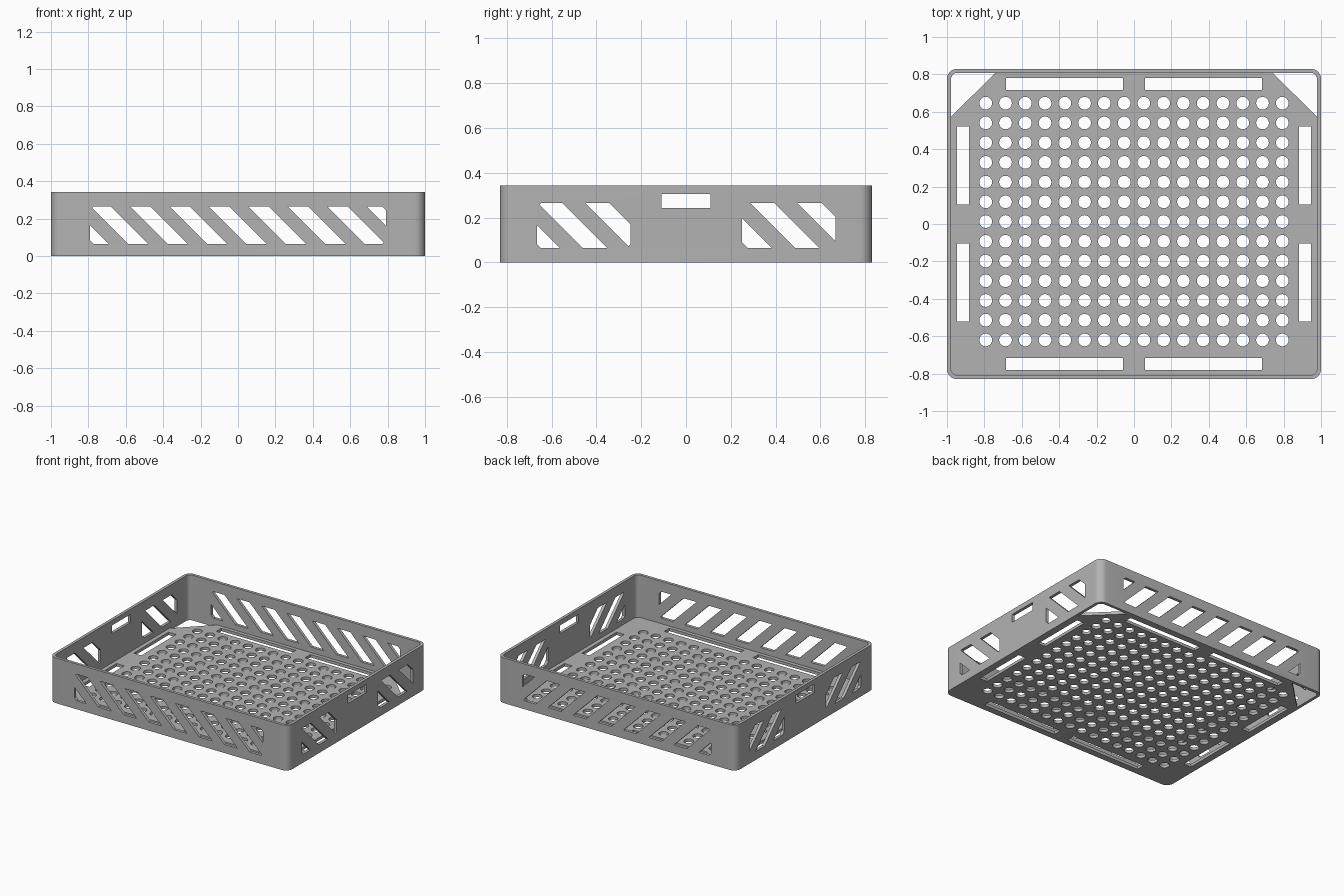
import bpy, bmesh, math
from mathutils import Vector

if "Cube" in bpy.data.objects:
    bpy.data.objects.remove(bpy.data.objects["Cube"])

HX, HY, HEIGHT = 1.0, 0.83, 0.343      # outer half sizes and wall height
WALL, FLOOR, RADIUS = 0.022, 0.022, 0.055
PITCH = 0.211                          # spacing of the slanted slots

grey = bpy.data.materials.new("grey plastic")
grey.use_nodes = True
grey.diffuse_color = (0.45, 0.45, 0.45, 1)
grey.node_tree.nodes["Principled BSDF"].inputs["Base Color"].default_value = (0.45, 0.45, 0.45, 1)


def rect(x0, x1, y0, y1):
    return [(x0, y0), (x1, y0), (x1, y1), (x0, y1)]


def circle(cx, cy, r, n=24):
    return [(cx + r * math.cos(math.tau * i / n), cy + r * math.sin(math.tau * i / n))
            for i in range(n)]


def corner(sx, sy, hx, hy, r, n=8):
    """Rounded corner points, counter-clockwise."""
    start = {(1, 1): 0, (-1, 1): 90, (-1, -1): 180, (1, -1): 270}[sx, sy]
    angles = [math.radians(start + 90 * i / n) for i in range(n + 1)]
    return [(sx * (hx - r) + r * math.cos(a), sy * (hy - r) + r * math.sin(a)) for a in angles]


def rounded(hx, hy, r):
    return [p for s in ((1, 1), (-1, 1), (-1, -1), (1, -1)) for p in corner(*s, hx, hy, r)]


def plate(name, loops, z0, z1):
    """Flat shape with holes, extruded from z0 to z1."""
    curve = bpy.data.curves.new(name, "CURVE")
    curve.dimensions, curve.fill_mode = "2D", "BOTH"
    curve.extrude = (z1 - z0) / 2
    for loop in loops:
        spline = curve.splines.new("POLY")
        spline.points.add(len(loop) - 1)
        for point, (x, y) in zip(spline.points, loop):
            point.co = (x, y, 0, 1)
        spline.use_cyclic_u = True
    temp = bpy.data.objects.new(name + "_outline", curve)
    bpy.context.collection.objects.link(temp)
    bpy.context.view_layer.update()
    mesh = bpy.data.meshes.new_from_object(temp.evaluated_get(bpy.context.evaluated_depsgraph_get()))
    bpy.data.objects.remove(temp)
    bm = bmesh.new()
    bm.from_mesh(mesh)
    bmesh.ops.remove_doubles(bm, verts=bm.verts, dist=1e-5)
    bmesh.ops.translate(bm, verts=bm.verts, vec=(0, 0, (z0 + z1) / 2))
    bmesh.ops.recalc_face_normals(bm, faces=bm.faces)
    bm.to_mesh(mesh)
    bm.free()
    mesh.materials.clear()
    mesh.materials.append(grey)
    obj = bpy.data.objects.new(name, mesh)
    bpy.context.collection.objects.link(obj)
    return obj


def clip(poly, limit, sign):
    """Keep the part of a polygon where sign * (u + z) <= sign * limit."""
    out = []
    for i, b in enumerate(poly):
        a = poly[i - 1]
        da, db = (sign * (p[0] + p[1] - limit) for p in (a, b))
        if da * db < 0:
            t = da / (da - db)
            out.append((a[0] + t * (b[0] - a[0]), a[1] + t * (b[1] - a[1])))
        if db <= 0:
            out.append(b)
    return out


def slanted_slots(u0, u1, first, count):
    """Diagonal slots inside a window with clipped corners."""
    z0, z1, c = 0.064, 0.265, 0.018
    window = [(u0 + c, z0), (u1 - c, z0), (u1, z0 + c), (u1, z1 - c),
              (u1 - c, z1), (u0 + c, z1), (u0, z1 - c), (u0, z0 + c)]
    for k in range(count):
        mid = first + PITCH * k
        yield clip(clip(window, mid + 0.054, 1), mid - 0.054, -1)


# Floor: back corners cut off, round holes in a grid, long slots round the edge
ix, iy = HX - WALL, HY - WALL
inner_r = RADIUS - WALL
outline = [(ix, 0.575), (0.74, iy), (-0.74, iy), (-ix, 0.575)]
outline += corner(-1, -1, ix, iy, inner_r) + corner(1, -1, ix, iy, inner_r)
holes = [circle(0.1057 * (i - 7.5), 0.013 + 0.1055 * (j - 6), 0.034)
         for i in range(16) for j in range(13)]
for s in (-1, 1):
    for t in (-1, 1):
        holes.append(rect(*sorted((s * 0.06, s * 0.685)), *sorted((t * 0.717, t * 0.78))))
        holes.append(rect(*sorted((s * 0.882, s * 0.946)), *sorted((t * 0.103, t * 0.52))))
plate("floor", [outline] + holes, 0, FLOOR)

# Walls: one rounded ring
walls = plate("walls", [rounded(HX, HY, RADIUS), rounded(ix, iy, inner_r)], 0, HEIGHT)

# Cutter: slanted slots and grip openings, running through opposite walls
bm = bmesh.new()


def add_prism(poly, along_y):
    def place(u, z, d):
        return (u, d, z) if along_y else (d, u, z)
    face = bm.faces.new([bm.verts.new(place(u, z, -1.2)) for u, z in poly])
    ext = bmesh.ops.extrude_face_region(bm, geom=[face])
    moved = [v for v in ext["geom"] if isinstance(v, bmesh.types.BMVert)]
    bmesh.ops.translate(bm, verts=moved, vec=Vector(place(0, 0, 2.4)))


def make_cutter(name, polys, along_y):
    global bm
    bm = bmesh.new()
    for poly in polys:
        add_prism(poly, along_y)
    bmesh.ops.recalc_face_normals(bm, faces=bm.faces)
    mesh = bpy.data.meshes.new(name)
    bm.to_mesh(mesh)
    bm.free()
    obj = bpy.data.objects.new(name, mesh)
    obj.hide_render = True
    bpy.context.collection.objects.link(obj)
    return obj


side_cuts = list(slanted_slots(-0.665, -0.247, -0.553, 3))
side_cuts += list(slanted_slots(0.25, 0.668, 0.394, 3))
side_cuts.append(rect(-0.11, 0.11, 0.243, 0.305))
cutters = [make_cutter("long_wall_cutter", slanted_slots(-0.79, 0.79, 0.164 - 4 * PITCH, 9), True),
           make_cutter("short_wall_cutter", side_cuts, False)]
bpy.context.view_layer.objects.active = walls
for cutter in cutters:
    mod = walls.modifiers.new(cutter.name, "BOOLEAN")
    mod.operation, mod.solver, mod.object = "DIFFERENCE", "EXACT", cutter
    bpy.ops.object.modifier_apply(modifier=mod.name)
    bpy.data.objects.remove(cutter)

# Smooth the rounded corners and holes, keep the rest crisp
for obj in bpy.context.view_layer.objects:
    obj.select_set(obj.name in ("walls", "floor"))
bpy.ops.object.shade_smooth_by_angle(angle=math.radians(30))
